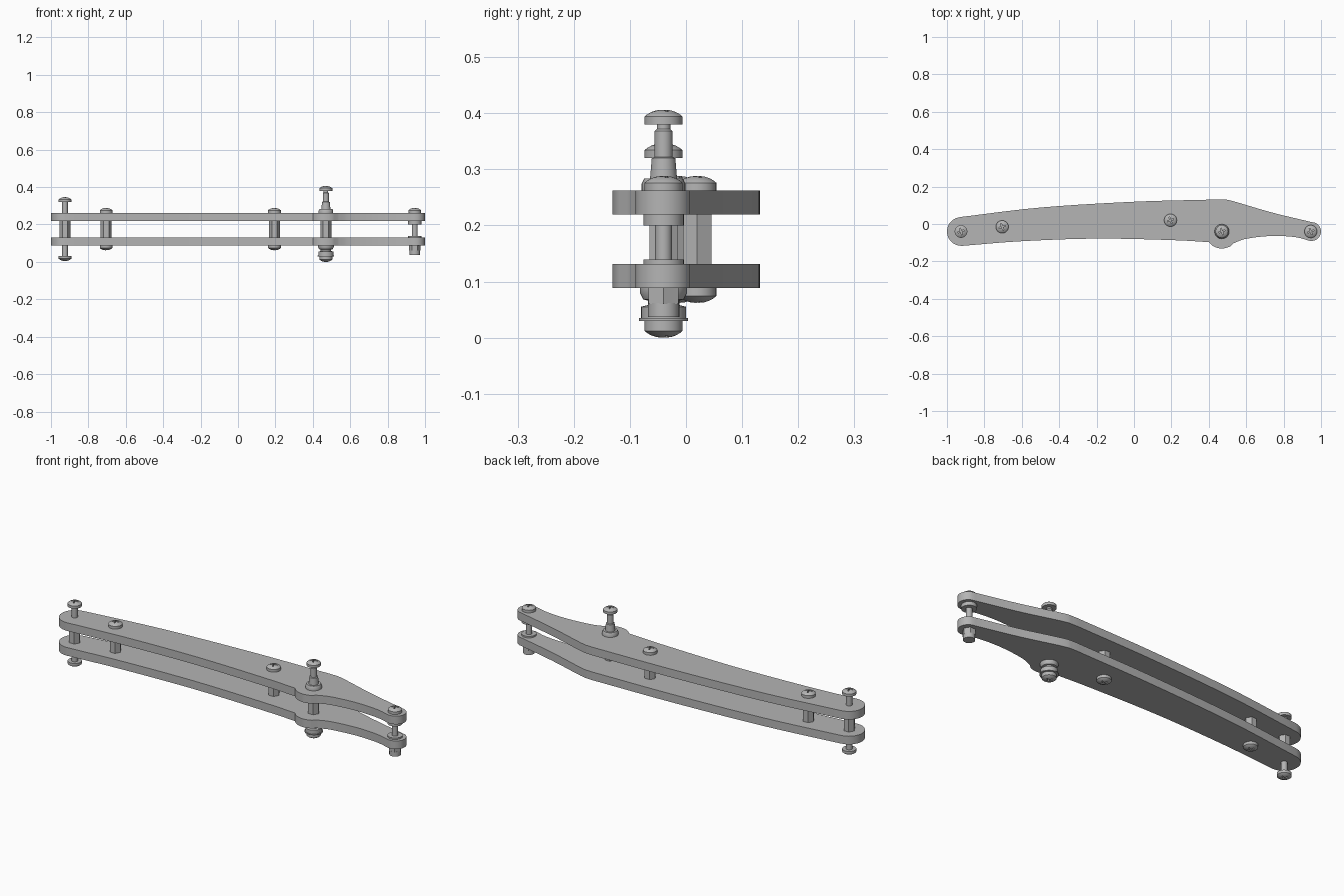
import bpy, bmesh, math
from mathutils import Vector

cube = bpy.data.objects.get("Cube")
if cube:
    bpy.data.objects.remove(cube, do_unlink=True)

grey = bpy.data.materials.new("satin grey metal")
grey.use_nodes = True
COLOUR = (0.46, 0.46, 0.46, 1)
grey.diffuse_color = COLOUR
grey.node_tree.nodes["Principled BSDF"].inputs["Base Color"].default_value = COLOUR

# Plate heights, outer and inner faces
LOW, LOW_IN, HIGH_IN, HIGH = 0.088, 0.131, 0.219, 0.262


def select(obj):
    bpy.ops.object.select_all(action="DESELECT")
    obj.select_set(True)
    bpy.context.view_layer.objects.active = obj


def finish(name, bm, smooth=True):
    bmesh.ops.recalc_face_normals(bm, faces=bm.faces)
    mesh = bpy.data.meshes.new(name)
    bm.to_mesh(mesh)
    bm.free()
    mesh.materials.append(grey)
    obj = bpy.data.objects.new(name, mesh)
    bpy.context.collection.objects.link(obj)
    if smooth:
        select(obj)
        bpy.ops.object.shade_smooth_by_angle(angle=math.radians(30))
    return obj


def lathe(name, spot, profile, sides=32, smooth=True):
    """Turn a (radius, z) profile about a vertical axis and cap both ends."""
    bm = bmesh.new()
    rings = []
    for radius, z in profile:
        turns = [math.tau * i / sides for i in range(sides)]
        rings.append([bm.verts.new((radius * math.cos(a), radius * math.sin(a), z))
                      for a in turns])
    for a, b in zip(rings, rings[1:]):
        for i in range(sides):
            j = (i + 1) % sides
            bm.faces.new((a[i], a[j], b[j], b[i]))
    bm.faces.new(rings[0][::-1])
    bm.faces.new(rings[-1])
    obj = finish(name, bm, smooth)
    obj.location = (*spot, 0)
    return obj


def rod(name, spot, radius, bottom, top, sides=32):
    return lathe(name, spot, [(radius, bottom), (radius, top)], sides, sides > 6)


def box(bm, size, centre):
    made = bmesh.ops.create_cube(bm, size=1)["verts"]
    bmesh.ops.scale(bm, vec=size, verts=made)
    bmesh.ops.translate(bm, vec=centre, verts=made)


def cut(obj, cutter):
    mod = obj.modifiers.new("cut", "BOOLEAN")
    mod.operation = "DIFFERENCE"
    mod.solver = "EXACT"
    mod.object = cutter
    select(obj)
    bpy.ops.object.modifier_apply(modifier=mod.name)


def arc(cx, cy, radius, start, end, steps=14):
    angles = [math.radians(start + (end - start) * i / steps) for i in range(steps + 1)]
    return [(cx + radius * math.cos(a), cy + radius * math.sin(a)) for a in angles]


def spline(points, steps=5):
    """Smooth curve through the given points."""
    pts = [Vector(p) for p in points]
    pts = [2 * pts[0] - pts[1]] + pts + [2 * pts[-1] - pts[-2]]
    out = []
    for a, b, c, d in zip(pts, pts[1:], pts[2:], pts[3:]):
        for i in range(steps):
            t = i / steps
            p = 0.5 * (2 * b + (c - a) * t + (2 * a - 5 * b + 4 * c - d) * t ** 2
                       + (3 * b - a - 3 * c + d) * t ** 3)
            out.append((p.x, p.y))
    return out + [tuple(pts[-2])]


# Side plates: rounded ends joined by a long bowed edge and a hooked edge
back_long = [(0.4, 0.13), (0, 0.119), (-0.5, 0.088), (-0.93, 0.037)]
back_short = [(0.95, 0.01), (0.735, 0.062), (0.53, 0.122), (0.47, 0.131), (0.4, 0.13)]
front_long = [(-0.92, -0.117), (-0.6, -0.092), (-0.2, -0.078), (0.2, -0.086), (0.4, -0.097)]
front_hook = [(0.53, -0.104), (0.6, -0.079), (0.735, -0.064), (0.86, -0.07), (0.94, -0.09)]
outline = (spline(back_short) + spline(back_long)[1:]
           + arc(-0.923, -0.04, 0.077, 100, 268)[1:-1]
           + spline(front_long) + arc(0.47, -0.04, 0.091, 235, 309, 8)[:-1]
           + spline(front_hook) + arc(0.95, -0.04, 0.05, -95, 82)[1:-1])


def plate(name, bottom, top):
    bm = bmesh.new()
    face = bm.faces.new([bm.verts.new((x, y, bottom)) for x, y in outline])
    made = bmesh.ops.extrude_face_region(bm, geom=[face])["geom"]
    moved = [v for v in made if isinstance(v, bmesh.types.BMVert)]
    bmesh.ops.translate(bm, vec=(0, 0, top - bottom), verts=moved)
    finish(name, bm)


plate("lower_plate", LOW, LOW_IN)
plate("upper_plate", HIGH_IN, HIGH)

# Domed screw head with a cross recess, reused for every screw
dome = [(0.034, 0), (0.034, 0.014), (0.029, 0.018), (0.022, 0.022),
        (0.013, 0.025), (0.004, 0.026)]
head = lathe("screw_head", (0, 0), dome)
for size in ((0.036, 0.006, 0.03), (0.006, 0.036, 0.03)):
    bm = bmesh.new()
    box(bm, size, (0, 0, 0.029))
    slot = finish("slot_cutter", bm, False)
    cut(head, slot)
    bpy.data.objects.remove(slot, do_unlink=True)
head_mesh = head.data
bpy.data.objects.remove(head, do_unlink=True)


def screw(name, spot, seat, down=False):
    obj = bpy.data.objects.new(name, head_mesh)
    bpy.context.collection.objects.link(obj)
    obj.location = (*spot, seat)
    obj.rotation_euler = (math.pi if down else 0, 0, math.radians(20))


# Plain hexagonal standoffs with a screw on each side
for label, spot in (("rear", (-0.705, -0.015)), ("middle", (0.195, 0.02))):
    rod(label + "_standoff", spot, 0.029, LOW_IN, HIGH_IN, 6)
    screw(label + "_upper_screw", spot, HIGH)
    screw(label + "_lower_screw", spot, LOW, True)

# End post with raised screws on both sides
tail = (-0.925, -0.04)
rod("tail_standoff", tail, 0.029, LOW_IN, HIGH_IN, 6)
rod("tail_upper_shank", tail, 0.015, HIGH, 0.322)
rod("tail_lower_shank", tail, 0.015, 0.03, LOW)
screw("tail_upper_screw", tail, 0.32)
screw("tail_lower_screw", tail, 0.031, True)

# Pivot post: tapered pin above, stacked collars below
pivot = (0.47, -0.04)
rod("pivot_standoff", pivot, 0.029, LOW_IN, HIGH_IN, 6)
lathe("pivot_pin", pivot, [(0.039, HIGH), (0.039, 0.274), (0.034, 0.284), (0.024, 0.284),
                           (0.021, 0.32), (0.016, 0.322), (0.016, 0.368),
                           (0.012, 0.372), (0.012, 0.381)])
screw("pivot_upper_screw", pivot, 0.38)
lathe("pivot_collar", pivot, [(0.034, 0.026), (0.034, 0.03), (0.044, 0.03), (0.044, 0.035),
                              (0.04, 0.035), (0.04, 0.055), (0.028, 0.058), (0.028, 0.066),
                              (0.036, 0.068), (0.042, 0.08), (0.042, LOW)])
screw("pivot_lower_screw", pivot, 0.026, True)

# Nose bolt: slim shank, two spacers and a slotted nut
nose = (0.945, -0.04)
screw("nose_screw", nose, HIGH)
rod("nose_shank", nose, 0.015, LOW_IN, HIGH_IN)
rod("nose_upper_spacer", nose, 0.036, 0.2, HIGH_IN)
rod("nose_lower_spacer", nose, 0.036, LOW_IN, 0.139)
rod("nose_nut", nose, 0.031, 0.06, LOW, 6)
rod("nose_nut_collar", nose, 0.028, 0.037, 0.062)
